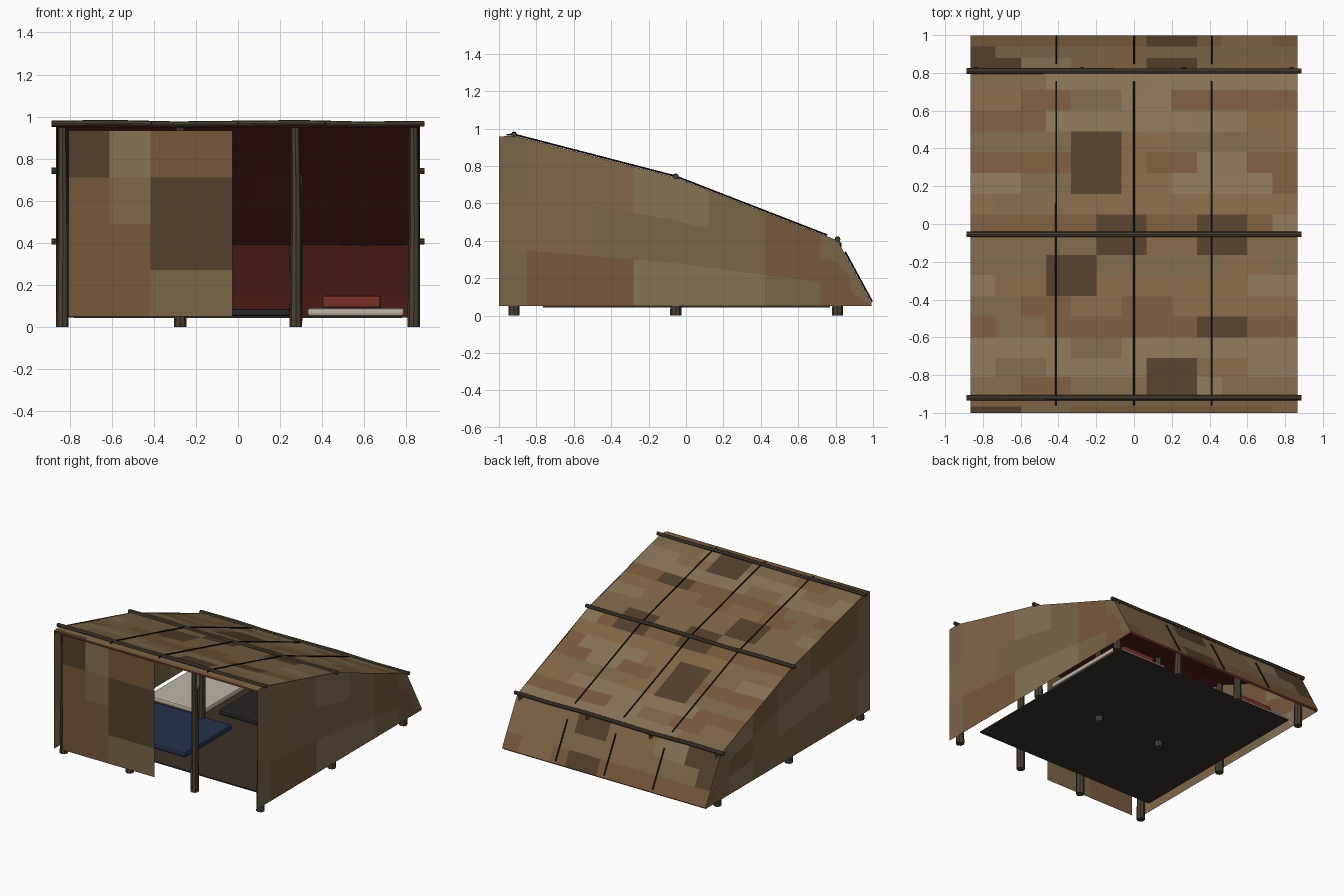
import bpy, bmesh, math, random
from mathutils import Vector

if "Cube" in bpy.data.objects:
    bpy.data.objects.remove(bpy.data.objects["Cube"])

random.seed(4)
W = 0.865                                    # half width of the tent
PROFILE = [(-1, .957), (-.92, .962), (-.055, .738), (.81, .402), (.998, .055)]


def material(name, rgb):
    m = bpy.data.materials.new(name)
    m.diffuse_color = [(c / 255) ** 2.2 for c in rgb] + [1]
    m.use_nodes = True
    m.node_tree.nodes["Principled BSDF"].inputs["Base Color"].default_value = m.diffuse_color
    return m


CLOTH = [material("cloth_" + n, c) for n, c in (
    ("dark", (84, 66, 48)), ("brown", (118, 90, 62)), ("tan", (128, 102, 72)),
    ("sand", (134, 114, 86)), ("olive", (122, 102, 74)))]
WOOD = material("wood", (76, 66, 54))
ROPE = material("rope", (34, 28, 24))
RED = material("dark_red", (98, 42, 36))
CUSHION = material("cushion_red", (122, 52, 46))
BLUE = material("navy", (42, 52, 78))
WHITE = material("wool", (190, 180, 165))
FLOOR = material("floor", (62, 52, 44))
CHAR = material("dark_mat", (45, 40, 42))


def finish(name, bm, mats):
    me = bpy.data.meshes.new(name)
    bm.to_mesh(me)
    bm.free()
    for m in mats:
        me.materials.append(m)
    ob = bpy.data.objects.new(name, me)
    bpy.context.collection.objects.link(ob)
    return ob


def roof_z(y):
    for (y0, z0), (y1, z1) in zip(PROFILE, PROFILE[1:]):
        if y <= y1:
            return z0 + (z1 - z0) * (y - y0) / (y1 - y0)
    return PROFILE[-1][1]


def sheet(name, us, vs, point, tone, mats):
    """Grid of flat patches: point(u, v) gives the position, tone(i, j) the patch colour."""
    bm = bmesh.new()
    g = [[bm.verts.new(point(u, v)) for v in vs] for u in us]
    for i in range(len(us) - 1):
        for j in range(len(vs) - 1):
            f = bm.faces.new((g[i][j], g[i + 1][j], g[i + 1][j + 1], g[i][j + 1]))
            f.material_index = tone(i, j)
    return finish(name, bm, mats)


def tube(name, pts, r0, r1, mat, sides=8):
    """Tapered tube through a list of points."""
    bm = bmesh.new()
    pts = [Vector(p) for p in pts]
    rings = []
    for k, p in enumerate(pts):
        d = (pts[min(k + 1, len(pts) - 1)] - pts[max(k - 1, 0)]).normalized()
        a = d.orthogonal().normalized() if abs(d.x) < .5 else d.cross(Vector((0, 0, 1))).normalized()
        b = d.cross(a)
        r = r0 + (r1 - r0) * k / (len(pts) - 1)
        rings.append([bm.verts.new(p + r * (a * math.cos(t) + b * math.sin(t)))
                      for t in (2 * math.pi * s / sides for s in range(sides))])
    for A, B in zip(rings, rings[1:]):
        for s in range(sides):
            n = (s + 1) % sides
            bm.faces.new((A[s], A[n], B[n], B[s]))
    bm.faces.new(rings[0][::-1])
    bm.faces.new(rings[-1])
    return finish(name, bm, [mat])


def box(name, x0, x1, y0, y1, z0, z1, mat, bevel=0.012):
    bm = bmesh.new()
    bmesh.ops.create_cube(bm, size=1)
    for v in bm.verts:
        v.co = ((x0 + x1) / 2 + v.co.x * (x1 - x0), (y0 + y1) / 2 + v.co.y * (y1 - y0),
                (z0 + z1) / 2 + v.co.z * (z1 - z0))
    ob = finish(name, bm, [mat])
    if bevel:
        m = ob.modifiers.new("soft_edge", "BEVEL")
        m.width, m.segments = bevel, 2
    return ob


# patchwork roof with a slight sag between the bars, and its red lining
xs = [-W + 2 * W * i / 13 for i in range(14)]
ys = [-1, -.965, -.92, -.81, -.71, -.60, -.49, -.38, -.27, -.165, -.055, .05, .16, .27,
      .38, .49, .60, .71, .81, .88, .94, .998]


def sag(x, y):
    for y0, y1 in ((-.92, -.055), (-.055, .81)):
        if y0 < y < y1:
            return .008 * math.sin(math.pi * (y - y0) / (y1 - y0)) * (1 + .5 * math.sin(9 * x + 4 * y))
    return 0


rows = [1, 2, 4, 3, 3, 1, 2, 2, 4, 4, 1, 2, 3, 1, 4, 3, 1, 3, 2, 4, 1]
noise = [[random.random() for _ in rows] for _ in range(7)]
dark = {(7, 3), (8, 3), (7, 2), (8, 2), (10, 5), (9, 5), (3, 7), (4, 7), (3, 8), (4, 8), (5, 9), (6, 9),
        (5, 10), (6, 10), (9, 9), (10, 9), (9, 10), (10, 10), (4, 12), (5, 12), (4, 14), (5, 14), (4, 13),
        (5, 13), (0, 18), (1, 18), (7, 18), (8, 18), (0, 19), (0, 0), (1, 0), (7, 20), (8, 20)}


def roof_tone(i, j):
    if (i, j) in dark:
        return 0
    n = noise[(i + j % 2) // 2 % 7][j]
    return rows[j] if n < .6 else 1 + (rows[j] + int(n * 10)) % 4


sheet("roof_cloth", xs, ys, lambda x, y: (x, y, roof_z(y) - sag(x, y)), roof_tone, CLOTH)
sheet("roof_lining", [x * .995 for x in xs], ys,
      lambda x, y: (x, min(y, .988), roof_z(y) - sag(x, y) - .01), lambda i, j: 0, [RED])

# patchwork side walls
wall_y = [-1, -.92, -.85, -.64, -.5, -.35, -.28, -.055, .12, .26, .42, .58, .72, .81, .88, .94, .992]
for s, side in ((-1, "left"), (1, "right")):
    tones = [random.choice((1, 2, 2, 4, 4, 1, 3)) for _ in range(60)]
    sheet(side + "_wall", wall_y, [0, 1 / 3, 2 / 3, 1],
          lambda y, v: (s * W, y, .05 + (roof_z(y) - .05) * v),
          lambda i, j: tones[i // 2 * 3 + j], CLOTH)

# front panel covering the left half
front = [[1, 1, 1, 0], [1, 1, 2, 3], [4, 0, 0, 1], [4, 0, 0, 1]]
sheet("front_panel", [-.805, -.61, -.415, -.22, -.025], [.05, .27, .49, .71, .935],
      lambda x, z: (x, -.98, z), lambda i, j: front[i][j], CLOTH)

# poles in three rows of four, each row carrying a cross bar
for row, (y, z) in zip(("front", "middle", "back"), PROFILE[1:4]):
    for k, x in enumerate((-.835, -.275, .275, .835)):
        if row == "front" and k == 1:
            top = x
        else:
            top = x + random.uniform(-.015, .015) * (k in (1, 2))
        tube(f"{row}_pole_{k + 1}", [(x, y, 0), ((x + top) / 2 + .003, y + .004, z / 2), (top, y, z - .012)],
             .03, .021, WOOD)
    tube(row + "_cross_bar", [(-.887 + 1.774 * i / 6, y, z + .004 + .004 * math.sin(2.1 * i)) for i in range(7)],
         .015, .014, WOOD)

# thin ropes over the roof and down the back flap
for k, x in enumerate((-.412, 0, .412)):
    tube(f"roof_rope_{k + 1}", [(x, y, roof_z(y) + .007) for y in
                                (-.96, -.92, -.7, -.4, -.055, .2, .5, .755)], .005, .005, ROPE, 5)
    tube(f"flap_rope_{k + 1}", [(x, y + .005, roof_z(y) + .004) for y in (.845, .91, .99)],
         .005, .005, ROPE, 5)

# floor and bedding
box("floor_mat", -.78, .78, -.765, .77, .042, .052, FLOOR, 0)
box("blue_mat", -.68, -.03, -.6, -.03, .05, .09, BLUE)
box("dark_mat", -.25, .25, .12, .7, .05, .086, CHAR)
for s, side in ((-1, "left"), (1, "right")):
    a, b = sorted((s * .33, s * .79))
    box(side + "_bed", a, b, .03, .74, .052, .09, WHITE)
    a, b = sorted((s * .40, s * .68))
    box(side + "_cushion", a, b, .52, .70, .088, .15, CUSHION, .015)
